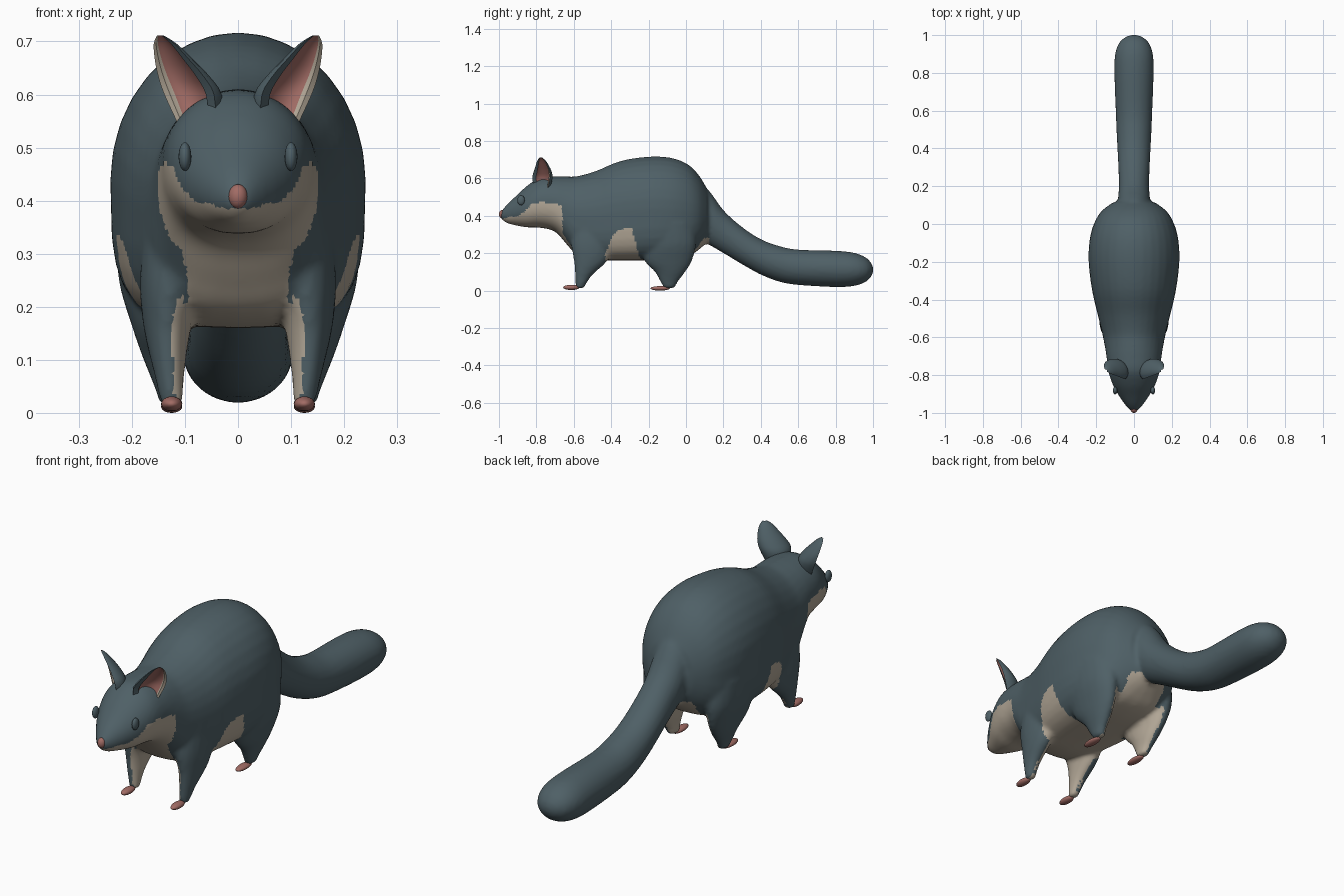
import bpy, bmesh, math
from mathutils import Vector

if "Cube" in bpy.data.objects:
    bpy.data.objects.remove(bpy.data.objects["Cube"])


def material(name, rgb):
    m = bpy.data.materials.new(name)
    m.diffuse_color = (*rgb, 1)
    m.use_nodes = True
    m.node_tree.nodes["Principled BSDF"].inputs["Base Color"].default_value = m.diffuse_color
    return m


SLATE = material("slate fur", (0.078, 0.117, 0.134))
CREAM = material("cream fur", (0.45, 0.39, 0.31))
PINK = material("pink skin", (0.36, 0.15, 0.13))


def refine(rows, n=4):
    """Smoothly interpolate a list of number rows (Catmull-Rom)."""
    out = []
    for i in range(len(rows) - 1):
        a, b, c, d = (rows[max(0, min(len(rows) - 1, i + k))] for k in (-1, 0, 1, 2))
        for s in range(n):
            t = s / n
            out.append([0.5 * (2 * q + (r - p) * t + (2 * p - 5 * q + 4 * r - u) * t * t
                               + (3 * q - p - 3 * r + u) * t ** 3)
                        for p, q, r, u in zip(a, b, c, d)])
    return out + [list(rows[-1])]


def skin(bm, rings):
    """Bridge closed rings of points and cap both ends; returns side faces."""
    loops = [[bm.verts.new(p) for p in r] for r in rings]
    n = len(loops[0])
    faces = [bm.faces.new((a[i], a[(i + 1) % n], b[(i + 1) % n], b[i]))
             for a, b in zip(loops, loops[1:]) for i in range(n)]
    bm.faces.new(loops[0])
    bm.faces.new(loops[-1])
    return faces


def finish(bm, name, mats):
    bmesh.ops.recalc_face_normals(bm, faces=bm.faces)
    me = bpy.data.meshes.new(name)
    bm.to_mesh(me)
    bm.free()
    for m in mats:
        me.materials.append(m)
    ob = bpy.data.objects.new(name, me)
    bpy.context.collection.objects.link(ob)
    bpy.ops.object.select_all(action='DESELECT')
    bpy.context.view_layer.objects.active = ob
    ob.select_set(True)
    return ob


def cross_section(y, top, bot, w, e, n=32):
    """Upright ring: elliptical above, squarer (exponent e) below."""
    mid, h = (top + bot) / 2, (top - bot) / 2
    ring = []
    for i in range(n):
        c, s = math.cos(2 * math.pi * i / n), math.sin(2 * math.pi * i / n)
        k = 2 / (e if s < 0 else 2)
        ring.append((w * math.copysign(abs(c) ** k, c), y,
                     mid + h * math.copysign(abs(s) ** k, s)))
    return ring


# Head and torso: y, top, bottom, half width, lower squareness
TORSO = [(-0.99, .42, .385, .018, 2), (-0.96, .458, .362, .045, 2),
         (-0.91, .505, .348, .08, 2), (-0.85, .56, .338, .113, 2.2),
         (-0.78, .603, .336, .136, 2.3), (-0.70, .61, .315, .146, 2.4),
         (-0.64, .61, .25, .156, 2.6), (-0.58, .612, .19, .168, 3),
         (-0.48, .64, .163, .192, 3.3), (-0.35, .693, .16, .222, 3.5),
         (-0.20, .716, .16, .24, 3.5), (-0.08, .71, .162, .234, 3.3),
         (0.01, .675, .18, .208, 3), (0.07, .615, .22, .17, 2.5),
         (0.115, .54, .26, .11, 2)]
# Tail
TAIL = [(-0.02, .56, .30, .07, 2), (0.10, .555, .255, .085, 2), (0.20, .43, .20, .08, 2),
        (0.30, .34, .14, .083, 2), (0.40, .275, .085, .088, 2), (0.50, .238, .047, .093, 2),
        (0.60, .219, .03, .097, 2), (0.80, .213, .019, .104, 2), (0.90, .202, .025, .1, 2),
        (0.96, .178, .046, .078, 2), (0.99, .148, .075, .045, 2), (1.0, .128, .096, .018, 2)]
# Legs: z, centre x, centre y, radius x, radius y
FRONT_LEG = [(.012, .124, -.568, .02, .022), (.08, .13, -.548, .03, .045),
             (.16, .133, -.51, .045, .09), (.25, .125, -.50, .06, .115),
             (.38, .10, -.50, .075, .115)]
HIND_LEG = [(.012, .125, -.09, .021, .028), (.05, .132, -.09, .026, .05),
            (.10, .138, -.085, .04, .082), (.16, .147, -.095, .052, .128),
            (.25, .155, -.09, .07, .145), (.36, .145, -.09, .088, .14)]

bm = bmesh.new()
for rows in (TORSO, TAIL):
    skin(bm, [cross_section(*r) for r in refine(rows)])
for rows in (FRONT_LEG, HIND_LEG):
    for side in (-1, 1):
        skin(bm, [[(side * (cx + rx * math.cos(a)), cy + ry * math.sin(a), z)
                   for a in (2 * math.pi * i / 20 for i in range(20))]
                  for z, cx, cy, rx, ry in refine(rows)])
body = finish(bm, "body", [SLATE, CREAM])

# Fuse torso, tail and legs into one soft skin
fuse = body.modifiers.new("fuse", 'REMESH')
fuse.mode, fuse.voxel_size = 'VOXEL', 0.01
soft = body.modifiers.new("soften", 'SMOOTH')
soft.factor, soft.iterations = 0.5, 6
for m in ("fuse", "soften"):
    bpy.ops.object.modifier_apply(modifier=m)

# Upper edge of the cream jaw and cheek along y
JAW = [(-1.0, .38), (-.95, .392), (-.9, .40), (-.86, .425), (-.83, .46),
       (-.78, .472), (-.70, .465), (-.65, .45)]


def jaw_height(y):
    for (y0, z0), (y1, z1) in zip(JAW, JAW[1:]):
        if y <= y1:
            return z0 + (z1 - z0) * (y - y0) / (y1 - y0)
    return 0


def is_cream(c, n):
    x, y, z = abs(c.x), c.y, c.z
    inward = n.x * math.copysign(1, c.x)
    if y < -.66:                                             # jaw, cheek, throat
        return z < jaw_height(y)
    if y < -.52 and x < .085 + .12 * max(0, z - .15) and z < .45:   # chest
        return True
    if y < .1 and z < .2 and n.z < -.5 and x < .13:          # belly
        return True
    if y < .05 and z < .26 and inward < -.35:                # inner legs
        return True
    if .0 < y < .125 and z < .28 and n.z < -.2 and x < .1:   # under the tail
        return True
    low = -.43 + .4 * max(0, z - .2)                         # flank patch
    high = -.245 - .25 * max(0, z - .16)
    return low < y < high and z < .335 - 4 * (y + .30) ** 2


me = body.data
for p in me.polygons:
    p.material_index = int(is_cream(p.center, p.normal))
bpy.ops.object.shade_smooth()


def ellipsoid(name, loc, size, mat):
    bm = bmesh.new()
    bmesh.ops.create_uvsphere(bm, u_segments=20, v_segments=12, radius=1)
    for v in bm.verts:
        v.co = Vector(a * b for a, b in zip(v.co, size)) + Vector(loc)
    ob = finish(bm, name, [mat])
    bpy.ops.object.shade_smooth()
    return ob


# Nose
ellipsoid("nose", (0, -.982, .408), (.018, .018, .023), PINK)

# Ears: centre x, y, z, half width, depth
EAR = [(.078, -.775, .545, .05, .045), (.092, -.775, .60, .066, .056),
       (.108, -.772, .635, .06, .046), (.124, -.772, .665, .046, .034),
       (.139, -.775, .695, .028, .02), (.147, -.777, .711, .008, .007)]
ARC = 10

for side, label in ((-1, "left"), (1, "right")):
    # Paws and eyes
    ellipsoid(label + "_front_paw", (side * .125, -.613, .017), (.02, .044, .014), PINK)
    ellipsoid(label + "_hind_paw", (side * .125, -.138, .012), (.02, .052, .012), PINK)
    ellipsoid(label + "_eye", (side * .1, -.882, .483), (.012, .02, .027), SLATE)

    # Cupped ear opening forward and outward
    bm = bmesh.new()
    rings = []
    for cx, cy, z, w, dep in refine(EAR, 3):
        ring = []
        for k, (ws, ds, off) in enumerate(((1, 1, 0), (.72, .62, .06))):
            for i in range(ARC + 1):
                a = math.pi * i / ARC
                if k:
                    a = math.pi - a
                u = w * (ws * math.cos(a) + (.1 if k else 0))
                d = dep * (ds * math.sin(a) + off)
                ring.append((side * (cx + .71 * (u - d)), cy + .71 * (u + d), z))
        rings.append(ring)
    n = 2 * (ARC + 1)
    for i, f in enumerate(skin(bm, rings)):
        j = i % n
        f.material_index = 2 if ARC < j < n - 2 else 1 if j >= n - 2 else 0
    finish(bm, label + "_ear", [SLATE, CREAM, PINK])
    bpy.ops.object.shade_smooth_by_angle(angle=math.radians(50))
